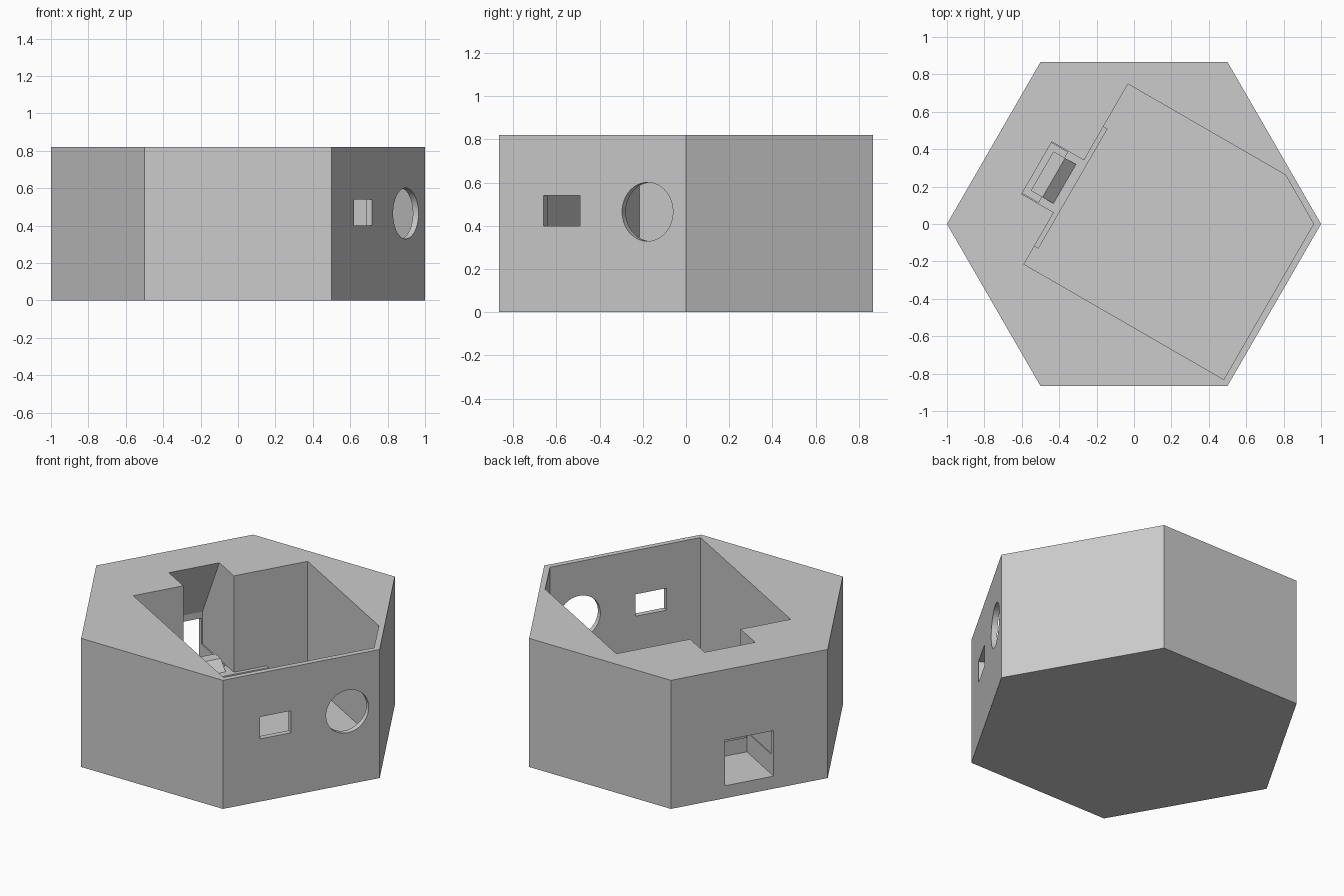
import bpy, bmesh, math
from mathutils import Vector

cube = bpy.data.objects.get("Cube")
if cube:
    bpy.data.objects.remove(cube, do_unlink=True)

HEIGHT = 0.82
WALL = 0.831        # inner face of the thin outer walls
FLOOR = 0.07
SHELF = 0.205       # height of the latch shelf
BACK = -0.402       # rear wall of the main cavity
TURN = math.radians(-30)   # local +x points through the wall with the round port

grey = bpy.data.materials.new("plain grey")
grey.use_nodes = True
colour = (0.6, 0.6, 0.6, 1)
grey.diffuse_color = colour
grey.node_tree.nodes["Principled BSDF"].inputs["Base Color"].default_value = colour


def prism(name, points, sweep):
    """Extrude a closed loop of 3D points along a vector."""
    bm = bmesh.new()
    face = bm.faces.new([bm.verts.new(p) for p in points])
    out = bmesh.ops.extrude_face_region(bm, geom=[face])
    moved = [g for g in out["geom"] if isinstance(g, bmesh.types.BMVert)]
    bmesh.ops.translate(bm, verts=moved, vec=Vector(sweep))
    bmesh.ops.recalc_face_normals(bm, faces=bm.faces)
    mesh = bpy.data.meshes.new(name)
    bm.to_mesh(mesh)
    bm.free()
    mesh.materials.append(grey)
    obj = bpy.data.objects.new(name, mesh)
    obj.rotation_euler.z = TURN
    bpy.context.collection.objects.link(obj)
    return obj


def upright(name, plan, low, high):
    return prism(name, [(x, y, low) for x, y in plan], (0, 0, high - low))


def crosswise(name, profile, half):
    return prism(name, [(x, -half, z) for x, z in profile], (0, 2 * half, 0))


def through_wall(name, outline):
    return prism(name, [(0.7, y, z) for y, z in outline], (0.3, 0, 0))


def ring(cx, cy, radius, count, start=0):
    angles = [start + 2 * math.pi * i / count for i in range(count)]
    return [(cx + radius * math.cos(a), cy + radius * math.sin(a)) for a in angles]


def rect(a0, a1, b0, b1):
    return [(a0, b0), (a1, b0), (a1, b1), (a0, b1)]


# Hexagonal body
body = upright("hexagonal_body", ring(0, 0, 1, 6, math.pi / 6), 0, HEIGHT)

# Main cavity, with one corner following the hexagon
right_side, left_side = -0.48, 0.632
front = [(WALL, right_side), (WALL, 0.48), (0.571, left_side)]
upper = front + [(BACK, left_side), (BACK, right_side)]
# Lower cavity leaves a thin ledge on the rear wall
ledge, reach = -0.377, 0.37
lower = front + [(BACK, left_side), (BACK, reach), (ledge, reach),
                 (ledge, -reach), (BACK, -reach), (BACK, right_side)]

cutters = [
    upright("cavity_cutter", upper, SHELF, 1),
    upright("lower_cavity_cutter", lower, FLOOR, 0.4),
    # Notch whose rear wall slopes outward towards the opening
    crosswise("notch_cutter", [(-0.3, SHELF), (-WALL, SHELF), (-WALL, 0.41),
                               (-0.6, HEIGHT), (-0.6, 1), (-0.3, 1)], 0.161),
    # Square opening and its pocket
    crosswise("opening_cutter", rect(-1, -0.5, 0.08, 0.37), 0.155),
    # Small window and round port
    through_wall("window_cutter", rect(-0.262, -0.066, 0.4, 0.54)),
    through_wall("port_cutter", ring(0.294, 0.465, 0.136, 64)),
]

for cutter in cutters:
    mod = body.modifiers.new(cutter.name, "BOOLEAN")
    mod.operation = "DIFFERENCE"
    mod.solver = "EXACT"
    mod.object = cutter
    cutter.hide_render = True

# Bake the cuts, then drop the cutters
graph = bpy.context.evaluated_depsgraph_get()
graph.update()
baked = bpy.data.meshes.new_from_object(body.evaluated_get(graph))
body.modifiers.clear()
body.data = baked
for cutter in cutters:
    bpy.data.objects.remove(cutter, do_unlink=True)

# Latch hook overhanging the pocket
crosswise("latch_hook", [(-0.567, SHELF), (-0.567, 0.262), (-0.495, 0.262),
                         (-0.428, SHELF), (-0.44, 0.19), (-0.49, 0.19),
                         (-0.5, SHELF)], 0.121)

# Keep the round port smooth and everything else crisp
bpy.ops.object.select_all(action="DESELECT")
body.select_set(True)
bpy.context.view_layer.objects.active = body
bpy.ops.object.shade_smooth_by_angle(angle=math.radians(20))
